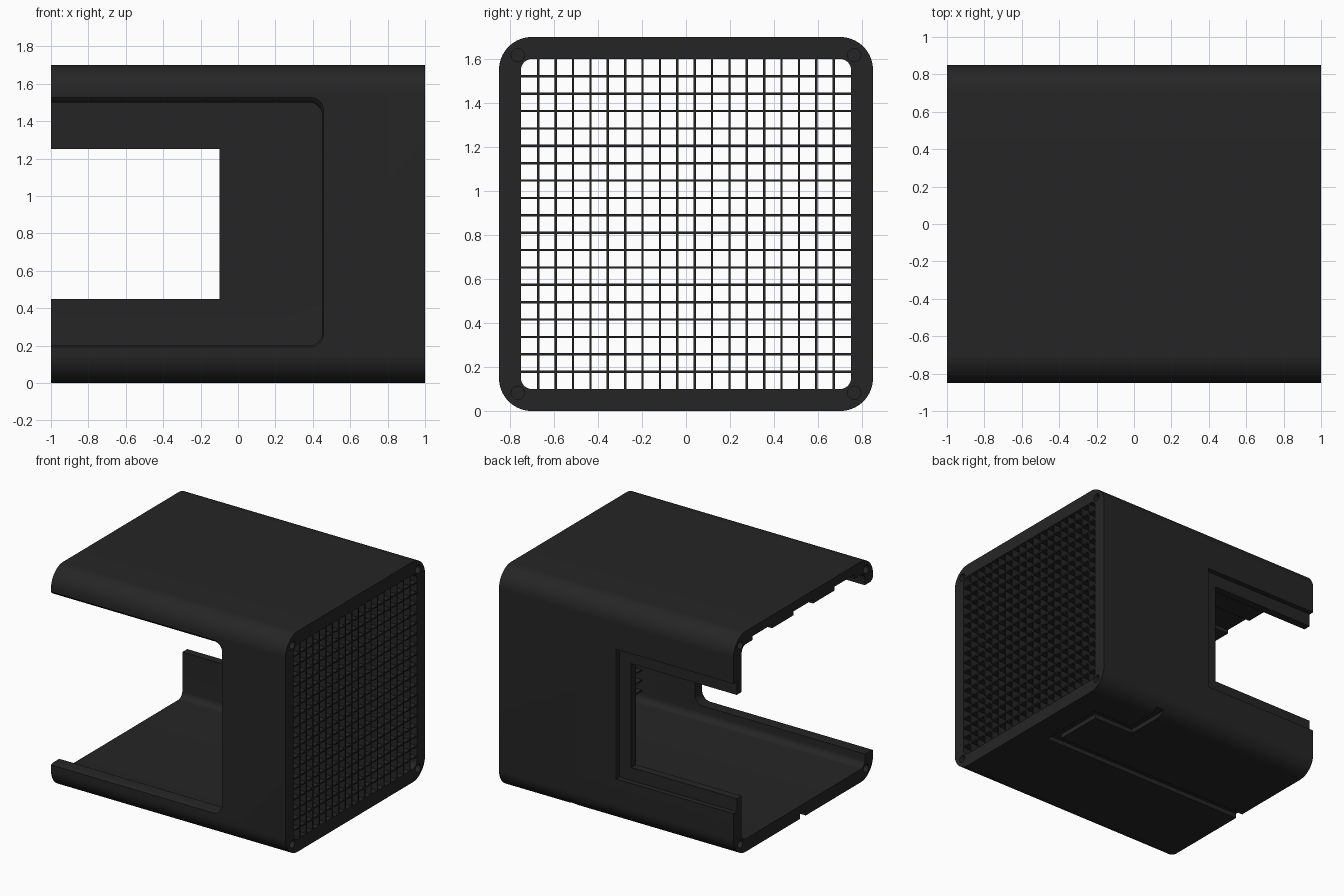
import bpy, bmesh, math

if "Cube" in bpy.data.objects:
    bpy.data.objects.remove(bpy.data.objects["Cube"])

black = bpy.data.materials.new("matte_black")
black.diffuse_color = (0.0185, 0.0185, 0.0185, 1)
black.use_nodes = True
black.node_tree.nodes["Principled BSDF"].inputs["Base Color"].default_value = black.diffuse_color


def rounded(a0, a1, b0, b1, r, n=10):
    """Rounded rectangle outline in a plane (a, b)."""
    pts = []
    for ca, cb, start in ((a1 - r, b1 - r, 0), (a0 + r, b1 - r, 90),
                          (a0 + r, b0 + r, 180), (a1 - r, b0 + r, 270)):
        for i in range(n + 1):
            t = math.radians(start + 90 * i / n)
            pts.append((ca + r * math.cos(t), cb + r * math.sin(t)))
    return pts


def loft(name, rings):
    """Closed solid through rings that share a point count."""
    bm = bmesh.new()
    rows = [[bm.verts.new(p) for p in ring] for ring in rings]
    n = len(rows[0])
    for a, b in zip(rows, rows[1:]):
        for i in range(n):
            j = (i + 1) % n
            bm.faces.new((a[i], a[j], b[j], b[i]))
    bm.faces.new(rows[0])
    bm.faces.new(rows[-1])
    bmesh.ops.recalc_face_normals(bm, faces=bm.faces)
    return finish(name, bm)


def finish(name, bm):
    me = bpy.data.meshes.new(name)
    bm.to_mesh(me)
    bm.free()
    ob = bpy.data.objects.new(name, me)
    bpy.context.collection.objects.link(ob)
    me.materials.append(black)
    return ob


def add_box(bm, x0, x1, y0, y1, z0, z1):
    vs = bmesh.ops.create_cube(bm, size=1)["verts"]
    for v in vs:
        v.co.x = x1 if v.co.x > 0 else x0
        v.co.y = y1 if v.co.y > 0 else y0
        v.co.z = z1 if v.co.z > 0 else z0


def box(name, *dims):
    bm = bmesh.new()
    add_box(bm, *dims)
    return finish(name, bm)


def cut(target, cutter):
    cutter.hide_render = True
    m = target.modifiers.new("cut", 'BOOLEAN')
    m.operation, m.solver, m.object = 'DIFFERENCE', 'EXACT', cutter
    bpy.context.view_layer.objects.active = target
    bpy.ops.object.modifier_apply(modifier=m.name)
    bpy.data.objects.remove(cutter)


def tube(name, x0, x1, outline):
    return loft(name, [[(x, y, z) for y, z in outline] for x in (x0, x1)])


# Housing: rounded square tube, open at the left end
body = tube("housing", -1, 1, rounded(-0.85, 0.85, 0, 1.7, 0.15, 16))
cut(body, tube("bore", -1.1, 1.1, rounded(-0.75, 0.75, 0.1, 1.6, 0.05, 8)))

# Front opening with a softened outer edge
rings = []
for y, d in ((-0.9, 0.03), (-0.851, 0.028), (-0.84, 0.013), (-0.82, 0.0), (-0.6, 0.0)):
    rings.append([(x, y, z) for x, z in
                  rounded(-1.3, 0.45 + d * 0.3, 0.2 - d * 0.3, 1.5 + d, 0.07)])
cut(body, loft("front_opening", rings))

# Back opening inside a shallow stepped recess
cut(body, box("back_recess", -1.1, 0.0, 0.81, 0.95, 0.35, 1.35))
cut(body, box("back_opening", -1.1, -0.1, 0.6, 0.95, 0.45, 1.25))

# Cable channel on the underside
W, D = 0.07, 0.035
for dims in ((-1.1, 0.8, -0.03, -0.03 + W),
             (0.8 - W, 0.8, -0.031, 0.5),
             (0.45 - W, 0.801, 0.5 - W, 0.501),
             (0.45 - W, 0.451, 0.5 - W - 0.001, 0.95)):
    cut(body, box("channel", *dims, -0.1, D))

# Lengthwise grooves in the ceiling
for y in (-0.5, 0, 0.5):
    cut(body, box("ceiling_groove", -1.1, 0.8, y - 0.12, y + 0.12, 1.5, 1.63))

# Blind screw holes in the corners of both ends
for x0, x1 in ((-1.1, -0.9), (0.9, 1.1)):
    for y in (-0.765, 0.765):
        for z in (0.083, 1.617):
            hole = [(y + 0.03 * math.cos(i * math.pi / 8),
                     z + 0.03 * math.sin(i * math.pi / 8)) for i in range(16)]
            cut(body, tube("screw_hole", x0, x1, hole))

bpy.ops.object.select_all(action='DESELECT')
body.select_set(True)
bpy.context.view_layer.objects.active = body
bpy.ops.object.shade_smooth_by_angle(angle=math.radians(30))

# Grille of thin crossing bars filling the right end
bm = bmesh.new()
T, STEP = 0.005, 1.5 / 19
for i in range(1, 19):
    p = -0.75 + i * STEP
    add_box(bm, 0.9, 0.999, p - T, p + T, 0.095, 1.605)
    add_box(bm, 0.901, 0.998, -0.755, 0.755, 0.85 + p - T, 0.85 + p + T)
finish("grille", bm)
